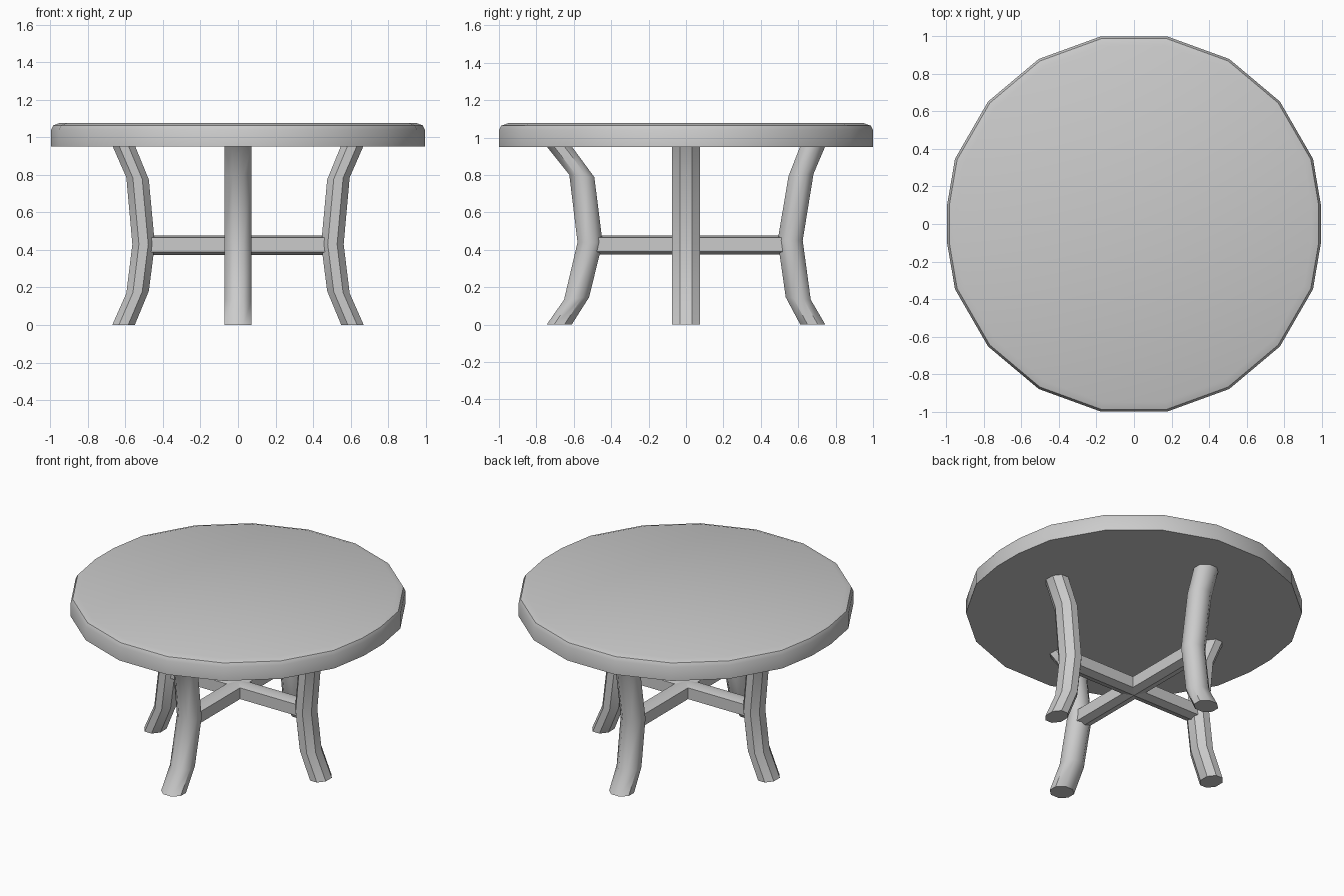
import bpy, bmesh, math

if "Cube" in bpy.data.objects:
    bpy.data.objects.remove(bpy.data.objects["Cube"])


def loft(name, rings, smooth_angle):
    """Skin a list of equal-length point rings and cap both ends."""
    bm = bmesh.new()
    loops = [[bm.verts.new(p) for p in ring] for ring in rings]
    n = len(loops[0])
    for a, b in zip(loops, loops[1:]):
        for i in range(n):
            j = (i + 1) % n
            bm.faces.new((a[i], a[j], b[j], b[i]))
    bm.faces.new(loops[0][::-1])
    bm.faces.new(loops[-1])
    bmesh.ops.recalc_face_normals(bm, faces=bm.faces[:])
    me = bpy.data.meshes.new(name)
    bm.to_mesh(me)
    bm.free()
    ob = bpy.data.objects.new(name, me)
    bpy.context.collection.objects.link(ob)
    bpy.ops.object.select_all(action='DESELECT')
    ob.select_set(True)
    bpy.context.view_layer.objects.active = ob
    bpy.ops.object.shade_smooth_by_angle(angle=math.radians(smooth_angle))
    return ob


# Tabletop: 18 sides, with the two x corners trimmed flat
outline = []
for i in range(18):
    a = math.radians(20 * i)
    x, y = 1.015 * math.cos(a), 1.015 * math.sin(a)
    if i in (0, 9):
        s = 1 if i == 0 else -1
        outline += [(s * 0.996, -s * 0.1), (s * 0.996, s * 0.1)]
    else:
        outline.append((x, y))
edge_profile = [(1.0, 0.95), (1.0, 1.04), (0.988, 1.064), (0.95, 1.077)]
loft("tabletop", [[(x * k, y * k, z) for x, y in outline]
                  for k, z in edge_profile], 40)


# Legs: horizontal octagon sections following a bowed path
def leg(name, path, depth, width, direction, smooth_angle):
    dx, dy = direction
    k = 1 / math.cos(math.pi / 8)
    rings = []
    for d, z, tilt in path:
        ring = []
        for i in range(8):
            a = math.pi / 8 + i * math.pi / 4
            u, v = k * depth * math.cos(a), k * width * math.sin(a)
            r = d + u
            # slant inner joints so the tube keeps its thickness
            ring.append((r * dx - v * dy, r * dy + v * dx, z + tilt * u))
        rings.append(ring)
    loft(name, rings, smooth_angle)


side_path = [(0.61, 0, 0), (0.535, 0.175, -0.1), (0.503, 0.43, 0),
             (0.535, 0.78, 0.1), (0.607, 0.95, 0)]
front_path = [(0.678, 0, 0), (0.585, 0.14, -0.1), (0.513, 0.44, 0),
              (0.557, 0.795, 0.1), (0.676, 0.95, 0)]
back_path = [(0.678, 0, 0), (0.6, 0.14, -0.1), (0.557, 0.45, 0),
             (0.615, 0.8, 0.1), (0.676, 0.95, 0)]
leg("right_leg", side_path, 0.06, 0.076, (1, 0), 35)
leg("left_leg", side_path, 0.06, 0.076, (-1, 0), 35)
leg("front_leg", front_path, 0.067, 0.072, (0, -1), 50)
leg("back_leg", back_path, 0.067, 0.072, (0, 1), 50)

# Crossed stretchers: nearly square bars with a shallow ridge
section = [(0.05, 0.465), (0, 0.477), (-0.05, 0.465),
           (-0.05, 0.39), (0, 0.374), (0.05, 0.39)]
loft("side_stretcher", [[(e, s, z) for s, z in section]
                        for e in (-0.5, 0.5)], 30)
loft("front_back_stretcher", [[(s, e, z) for s, z in section]
                              for e in (-0.51, 0.55)], 30)
